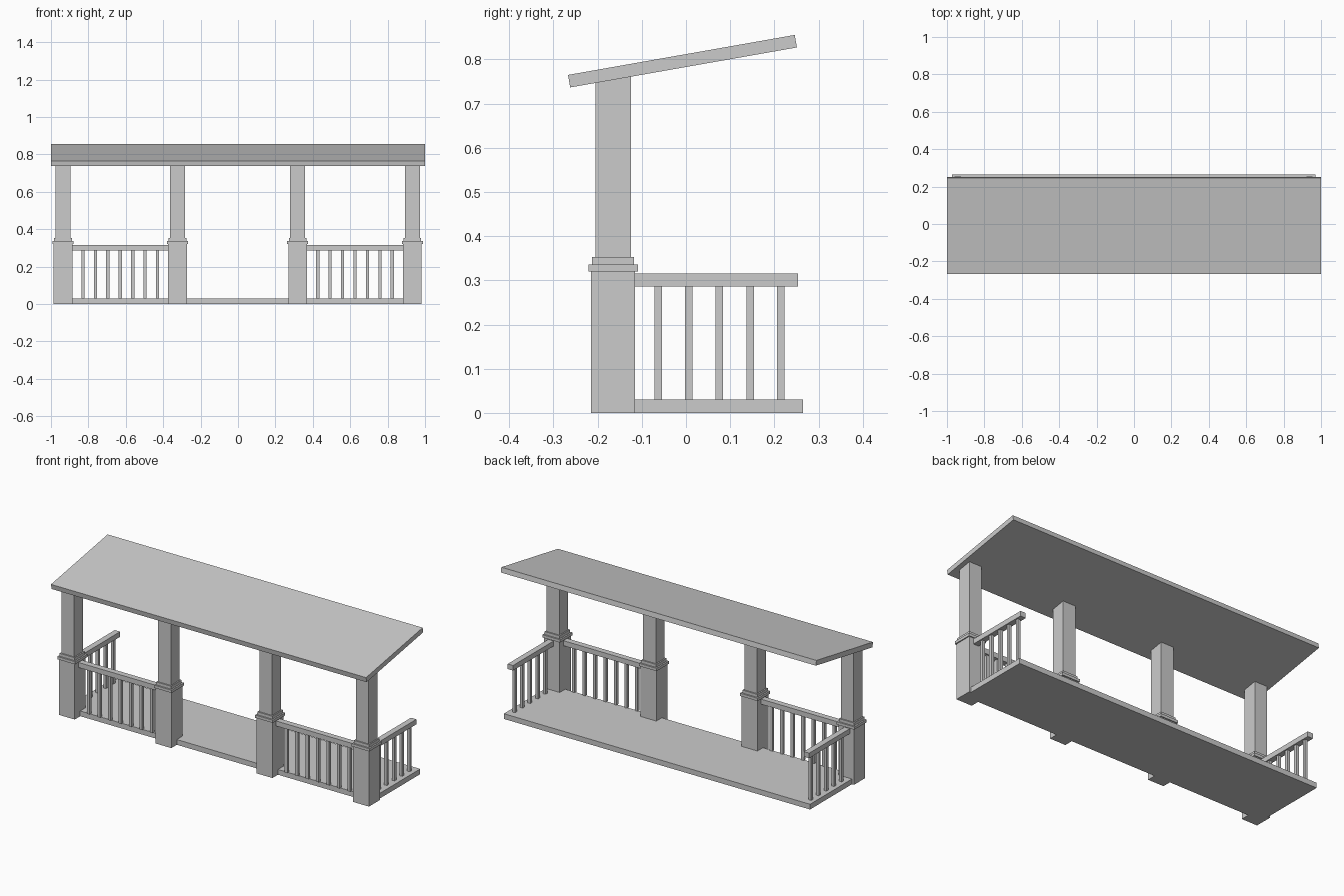
import bpy
import math

cube = bpy.data.objects.get("Cube")
if cube:
    bpy.data.objects.remove(cube, do_unlink=True)

GREY = (0.6, 0.6, 0.6, 1.0)
paint = bpy.data.materials.new("plain_grey")
paint.use_nodes = True
paint.diffuse_color = GREY
paint.node_tree.nodes["Principled BSDF"].inputs["Base Color"].default_value = GREY


def box(name, xs, ys, zs):
    """Box spanning the given (low, high) ranges."""
    spans = (xs, ys, zs)
    bpy.ops.mesh.primitive_cube_add(size=1, location=[(a + b) / 2 for a, b in spans])
    ob = bpy.context.object
    ob.name = name
    ob.scale = [b - a for a, b in spans]
    bpy.ops.object.transform_apply(location=False, rotation=False, scale=True)
    ob.data.materials.append(paint)
    return ob


def around(centre, width):
    return (centre - width / 2, centre + width / 2)


COLUMN_Y = -0.165
COLUMN_X = (-0.936, -0.323, 0.319, 0.932)
FLOOR_TOP = 0.03
RAIL_Z = (0.286, 0.315)
RAIL_WIDTH = 0.034
BALUSTER = 0.017

# Floor slab
box("floor", (-0.973, 0.971), (COLUMN_Y, 0.265), (0, FLOOR_TOP))

# Columns: pedestal, two stepped caps, slim shaft
tiers = (
    ("pedestal", 0.1, 0, 0.32),
    ("lower_cap", 0.112, 0.32, 0.336),
    ("upper_cap", 0.095, 0.336, 0.353),
    ("shaft", 0.08, 0.353, 0.765),
)
for i, x in enumerate(COLUMN_X, 1):
    for part, width, low, high in tiers:
        box(f"column_{i}_{part}", around(x, width), around(COLUMN_Y, width), (low, high))

# Front railings between each outer pair of columns
for side, a, b in (("right", *COLUMN_X[:2]), ("left", *COLUMN_X[2:])):
    box(f"front_rail_{side}", (a, b), around(COLUMN_Y, RAIL_WIDTH), RAIL_Z)
    for k in range(-3, 4):
        x = (a + b) / 2 + k * 0.0665
        box(f"front_baluster_{side}", around(x, BALUSTER),
            around(COLUMN_Y, BALUSTER), (FLOOR_TOP, RAIL_Z[0]))

# Side railings running back from the end columns
for side, x in (("right", COLUMN_X[0] - 0.006), ("left", COLUMN_X[-1] + 0.006)):
    box(f"side_rail_{side}", around(x, RAIL_WIDTH), (COLUMN_Y, 0.253), RAIL_Z)
    for k in range(5):
        y = -0.063 + k * 0.0693
        box(f"side_baluster_{side}", around(x, BALUSTER),
            around(y, BALUSTER), (FLOOR_TOP, RAIL_Z[0]))

# Sloped roof slab, rising toward the back
roof = box("roof", (-1, 1), around(-0.008, 0.521), around(0.796, 0.0287))
roof.rotation_euler.x = math.radians(10)
